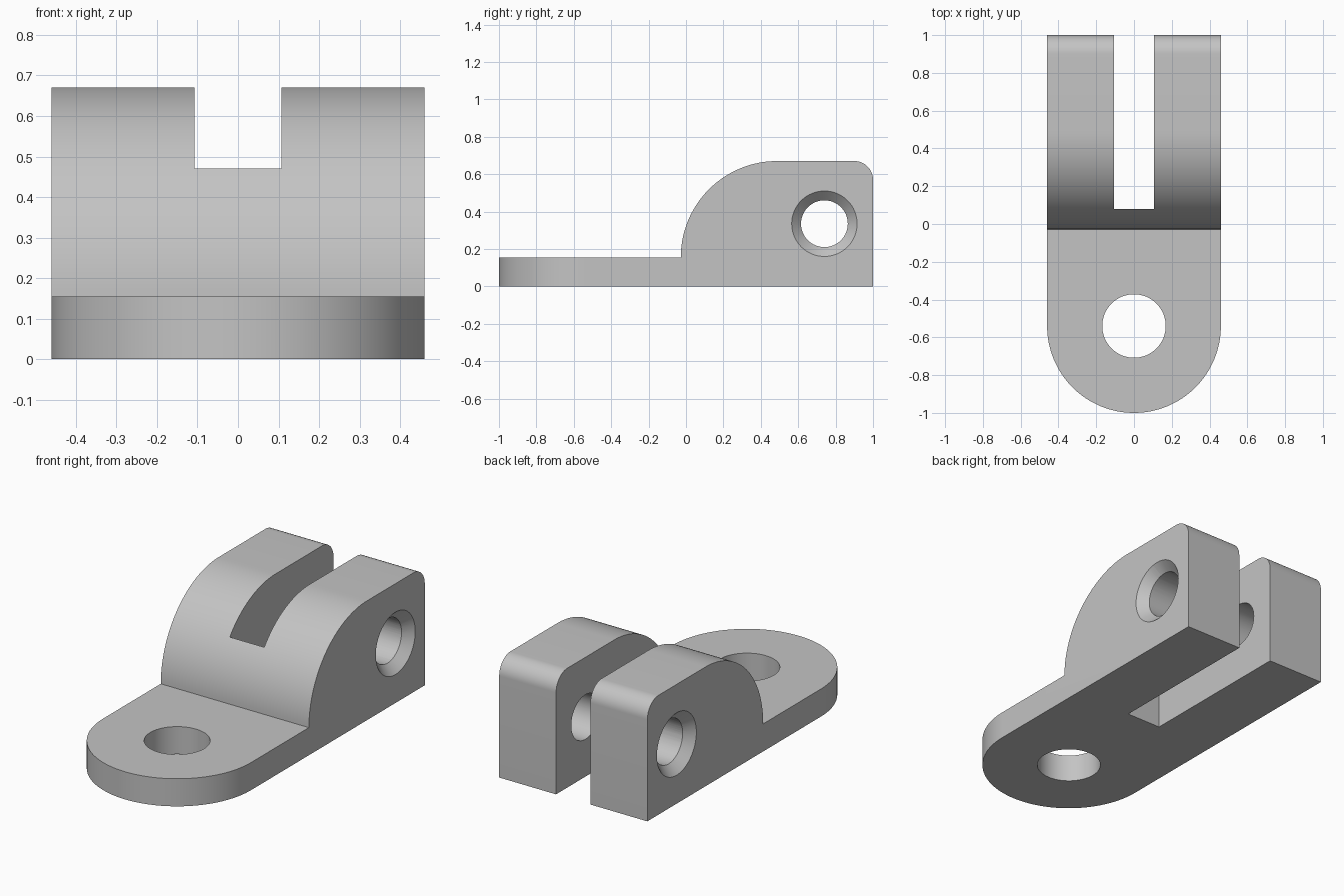
import bpy
import bmesh
from math import cos, sin, pi, radians
from mathutils import Vector, Matrix

cube = bpy.data.objects.get("Cube")
if cube:
    bpy.data.objects.remove(cube, do_unlink=True)

# Main dimensions
HALF_WIDTH, SLOT = 0.46, 0.107
PLATE, TOP = 0.155, 0.67
STEP_Y, SLOT_Y = -0.028, 0.08
EYE_Y, PIN_Y, PIN_Z = -0.54, 0.74, 0.335
ARCH, CORNER = TOP - PLATE, 0.1

grey = bpy.data.materials.new("plain grey")
grey.use_nodes = True
grey.diffuse_color = (0.55, 0.55, 0.55, 1)
grey.node_tree.nodes["Principled BSDF"].inputs["Base Color"].default_value = grey.diffuse_color


def arc(cx, cy, r, start, end, steps):
    angles = [radians(start + (end - start) * i / steps) for i in range(steps + 1)]
    return [(cx + r * cos(a), cy + r * sin(a)) for a in angles]


def finish(name, bm):
    bmesh.ops.recalc_face_normals(bm, faces=bm.faces)
    mesh = bpy.data.meshes.new(name)
    bm.to_mesh(mesh)
    bm.free()
    mesh.materials.append(grey)
    obj = bpy.data.objects.new(name, mesh)
    bpy.context.collection.objects.link(obj)
    return obj


def prism(name, points, along):
    """Extrude a closed outline by the vector 'along'."""
    bm = bmesh.new()
    face = bm.faces.new([bm.verts.new(p) for p in points])
    new = bmesh.ops.extrude_face_region(bm, geom=[face])["geom"]
    bmesh.ops.translate(bm, vec=along, verts=[v for v in new if isinstance(v, bmesh.types.BMVert)])
    return finish(name, bm)


def cone(name, r1, r2, depth, matrix):
    bm = bmesh.new()
    bmesh.ops.create_cone(bm, cap_ends=True, segments=64, radius1=r1, radius2=r2,
                          depth=depth, matrix=matrix)
    return finish(name, bm)


def combine(obj, tool, operation):
    """Apply a boolean and discard the tool."""
    tool.hide_render = True
    mod = obj.modifiers.new(operation, 'BOOLEAN')
    mod.operation, mod.solver, mod.object = operation, 'EXACT', tool
    bpy.context.view_layer.objects.active = obj
    bpy.ops.object.modifier_apply(modifier=mod.name)
    bpy.data.objects.remove(tool, do_unlink=True)


# Side outline: thin plate, quarter-round shoulder, rounded rear corner
side = [(-1.2, 0), (1, 0)]
side += arc(1 - CORNER, TOP - CORNER, CORNER, 0, 90, 16)
side += arc(STEP_Y + ARCH, PLATE, ARCH, 90, 180, 40)
side += [(-1.2, PLATE)]
body = prism("clevis_bracket", [(-0.7, y, z) for y, z in side], Vector((1.4, 0, 0)))

# Plan outline: round front end and open slot at the rear
plan = arc(0, EYE_Y, HALF_WIDTH, 180, 360, 64)
plan += [(HALF_WIDTH, 1.2), (SLOT, 1.2), (SLOT, SLOT_Y),
         (-SLOT, SLOT_Y), (-SLOT, 1.2), (-HALF_WIDTH, 1.2)]
plan_tool = prism("plan_tool", [(x, y, -0.2) for x, y in plan], Vector((0, 0, 1.2)))
combine(body, plan_tool, 'INTERSECT')

# Mounting hole through the plate
combine(body, cone("mounting_hole", 0.168, 0.168, 1, Matrix.Translation((0, EYE_Y, 0))), 'DIFFERENCE')

# Pin hole across both lugs, countersunk on each outer side
turn = Matrix.Rotation(pi / 2, 4, 'Y')
pin_at = Matrix.Translation((0, PIN_Y, PIN_Z))
combine(body, cone("pin_hole", 0.125, 0.125, 1.4, pin_at @ turn), 'DIFFERENCE')
for sign in (1, -1):
    place = Matrix.Translation((sign * HALF_WIDTH, PIN_Y, PIN_Z))
    aim = Matrix.Rotation(sign * pi / 2, 4, 'Y')
    combine(body, cone("countersink", 0.115, 0.235, 0.12, place @ aim), 'DIFFERENCE')

# Smooth curves, crisp edges
bpy.ops.object.select_all(action='DESELECT')
body.select_set(True)
bpy.context.view_layer.objects.active = body
bpy.ops.object.shade_smooth_by_angle(angle=radians(25))
